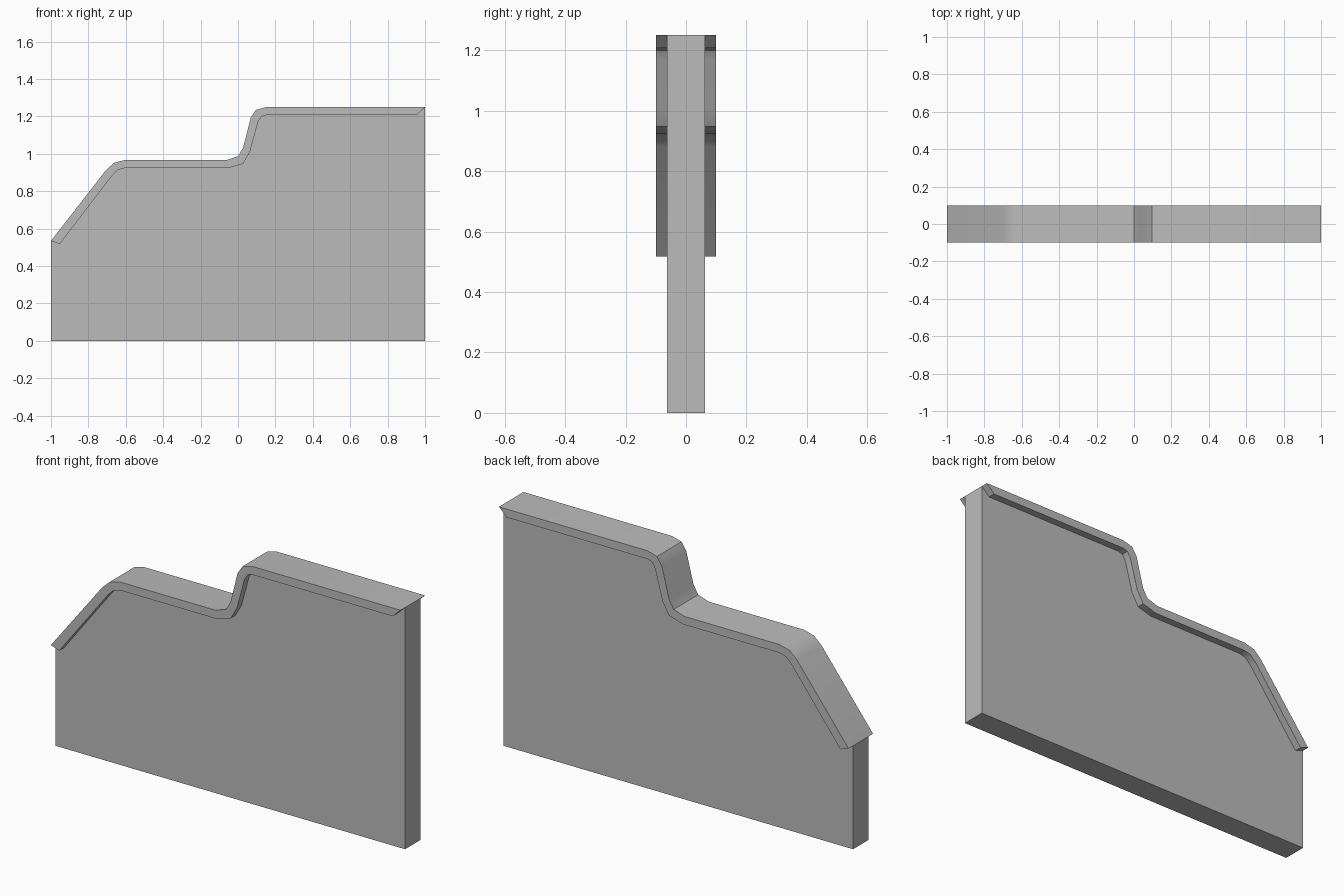
import bpy
import bmesh
import math

if "Cube" in bpy.data.objects:
    bpy.data.objects.remove(bpy.data.objects["Cube"], do_unlink=True)

WALL_HALF = 0.0625
TRIM_HALF = 0.10

grey = bpy.data.materials.new("plain grey")
grey.use_nodes = True
GREY = (0.5, 0.5, 0.5, 1.0)
grey.diffuse_color = GREY
grey.node_tree.nodes["Principled BSDF"].inputs["Base Color"].default_value = GREY

# Stepped top edge and the matching underside of the coping, as (x, z)
upper = [(-1, 0.535), (-0.705, 0.914), (-0.663, 0.952), (-0.605, 0.967),
         (-0.06, 0.967), (0, 0.987), (0.027, 1.032), (0.068, 1.193),
         (0.096, 1.235), (0.15, 1.25), (1, 1.25)]
lower = [(-0.953, 0.518), (-0.674, 0.882), (-0.642, 0.914), (-0.605, 0.924),
         (-0.053, 0.924), (0.027, 0.947), (0.064, 1.011), (0.107, 1.17),
         (0.125, 1.199), (0.15, 1.207), (0.955, 1.207)]


def slab(name, outline, y0, y1):
    """Extrude an x-z outline from y0 to y1."""
    bm = bmesh.new()
    face = bm.faces.new([bm.verts.new((x, y0, z)) for x, z in outline])
    ext = bmesh.ops.extrude_face_region(bm, geom=[face])
    moved = [v for v in ext["geom"] if isinstance(v, bmesh.types.BMVert)]
    bmesh.ops.translate(bm, verts=moved, vec=(0, y1 - y0, 0))
    bmesh.ops.recalc_face_normals(bm, faces=bm.faces)
    mesh = bpy.data.meshes.new(name)
    bm.to_mesh(mesh)
    bm.free()
    mesh.materials.append(grey)
    obj = bpy.data.objects.new(name, mesh)
    bpy.context.collection.objects.link(obj)
    bpy.ops.object.select_all(action="DESELECT")
    obj.select_set(True)
    bpy.context.view_layer.objects.active = obj
    bpy.ops.object.shade_smooth_by_angle(angle=math.radians(30))
    return obj


# Wall panel, flush with the top of the coping
slab("wall_panel", [(-1, 0)] + upper + [(1, 0)], -WALL_HALF, WALL_HALF)

# Projecting coping strip on the front, mirrored to the back
coping = slab("coping_trim", upper + lower[::-1], -TRIM_HALF, -WALL_HALF)
mirror = coping.modifiers.new("both_sides", "MIRROR")
mirror.use_axis = (False, True, False)
